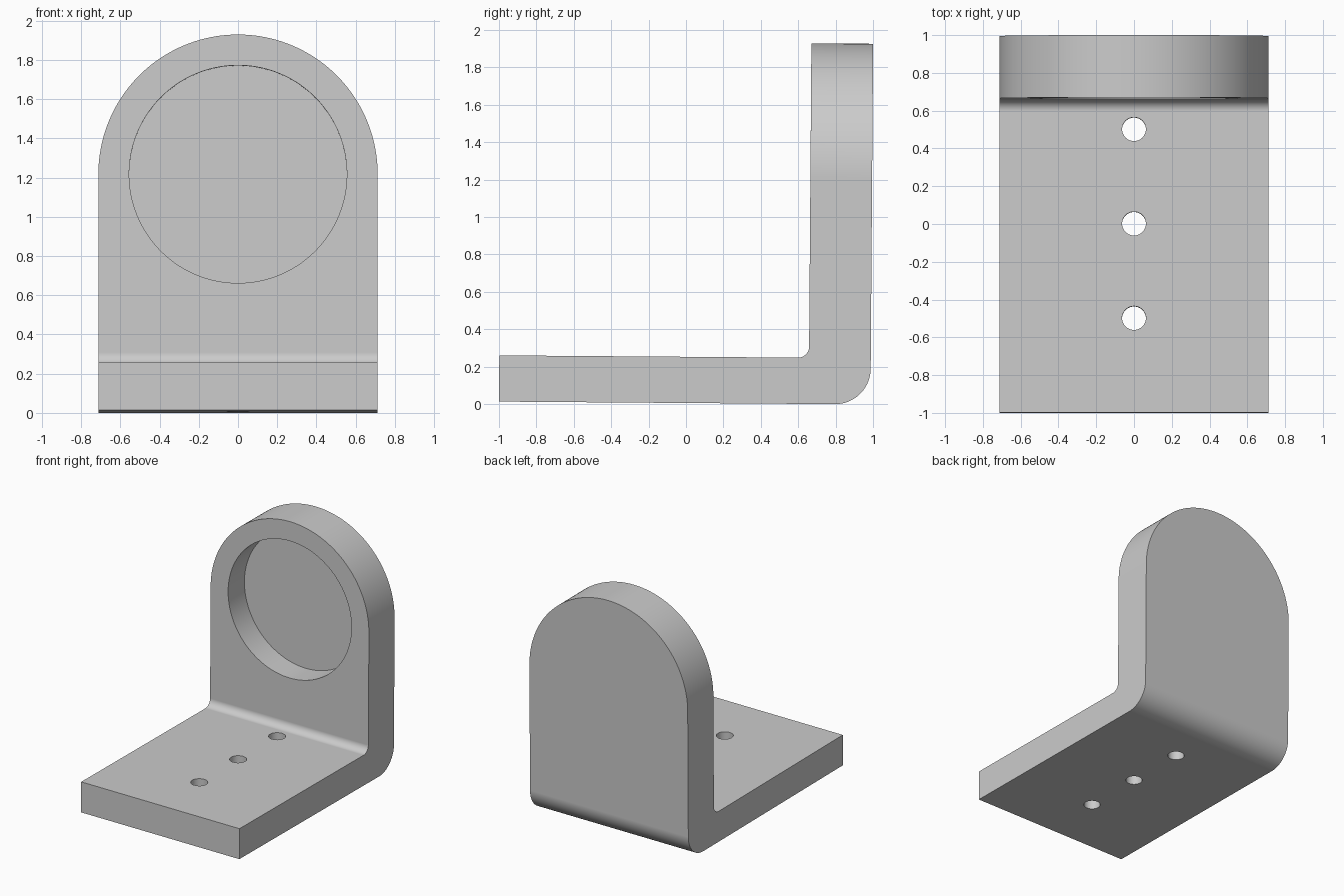
import bpy, bmesh
from math import sin, cos, pi
from mathutils import Matrix, Vector

if "Cube" in bpy.data.objects:
    bpy.data.objects.remove(bpy.data.objects["Cube"])

HALF_W = 0.712                       # half width and radius of the rounded top
BOTTOM, BASE_TOP = 0.006, 0.253      # base plate heights
FRONT, BACK = 0.656, 0.986           # upright plate faces
CENTRE_Z = 1.222                     # centre of rounded top and recess
TILT = 0.0075

grey = bpy.data.materials.new("light grey")
grey.use_nodes = True
colour = (0.6, 0.6, 0.6, 1)
grey.diffuse_color = colour
grey.node_tree.nodes["Principled BSDF"].inputs["Base Color"].default_value = colour


def arc(cx, cy, r, start, end, n):
    angles = [start + (end - start) * i / n for i in range(n + 1)]
    return [(cx + r * cos(a), cy + r * sin(a)) for a in angles]


def prism(name, points, offset):
    """Extrude a ring of 3D points along an offset."""
    bm = bmesh.new()
    face = bm.faces.new([bm.verts.new(p) for p in points])
    ext = bmesh.ops.extrude_face_region(bm, geom=[face])
    moved = [v for v in ext["geom"] if isinstance(v, bmesh.types.BMVert)]
    bmesh.ops.translate(bm, verts=moved, vec=Vector(offset))
    bmesh.ops.recalc_face_normals(bm, faces=bm.faces)
    mesh = bpy.data.meshes.new(name)
    bm.to_mesh(mesh)
    bm.free()
    obj = bpy.data.objects.new(name, mesh)
    bpy.context.collection.objects.link(obj)
    mesh.materials.append(grey)
    return obj


def combine(target, tool, operation):
    mod = target.modifiers.new(operation, "BOOLEAN")
    mod.operation, mod.object, mod.solver = operation, tool, "EXACT"
    bpy.ops.object.modifier_apply(modifier=mod.name)
    bpy.data.objects.remove(tool)


# L-shaped side profile with rounded inner and outer bend
inner, outer = 0.06, 0.19
profile = [(-1, BOTTOM)]
profile += arc(BACK - outer, BOTTOM + outer, outer, -pi / 2, 0, 20)
profile += [(BACK, 2.2), (FRONT, 2.2)]
profile += arc(FRONT - inner, BASE_TOP + inner, inner, 0, -pi / 2, 12)
profile += [(-1, BASE_TOP)]
bracket = prism("angle_bracket", [(-1, y, z) for y, z in profile], (2, 0, 0))
bpy.context.view_layer.objects.active = bracket
bracket.select_set(True)

# Rounded top and straight sides
outline = [(HALF_W, -1)] + arc(0, CENTRE_Z, HALF_W, 0, pi, 80) + [(-HALF_W, -1)]
combine(bracket, prism("arch", [(x, -2, z) for x, z in outline], (0, 4, 0)), "INTERSECT")

# Blind round recess in the upright plate
ring = arc(0, CENTRE_Z, 0.555, 0, 2 * pi, 112)[:-1]
combine(bracket, prism("recess", [(x, FRONT - 0.2, z) for x, z in ring], (0, 0.41, 0)), "DIFFERENCE")

# Three through holes in the base plate
for y in (-0.5, 0, 0.5):
    ring = arc(0, y, 0.063, 0, 2 * pi, 40)[:-1]
    combine(bracket, prism("hole", [(x, v, -1) for x, v in ring], (0, 0, 1.6)), "DIFFERENCE")

# Slight lean of the whole bracket
bracket.data.transform(Matrix.Rotation(-TILT, 4, "X"))

# Smooth curves, flat faces
bpy.ops.object.shade_smooth_by_angle(angle=0.5)
normals = bracket.modifiers.new("normals", "WEIGHTED_NORMAL")
normals.keep_sharp = True
normals.weight = 100
